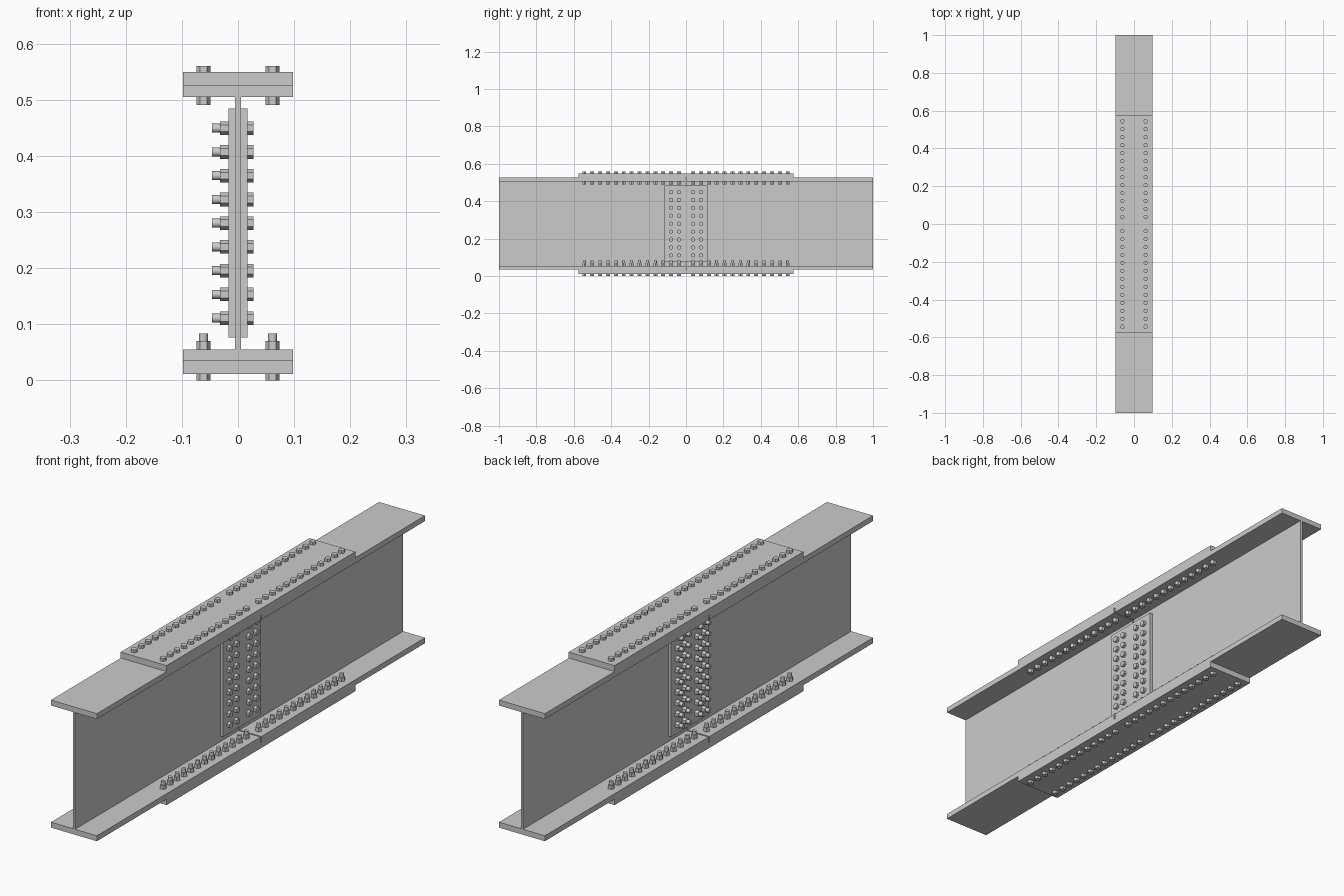
import bpy, bmesh, math
from mathutils import Matrix

if "Cube" in bpy.data.objects:
    bpy.data.objects.remove(bpy.data.objects["Cube"])

MID = 0.28                 # beam axis height
FL_IN, FL_OUT, PL_OUT = 0.225, 0.246, 0.269   # flange and cover plate offsets
HALF_W, WEB, WEB_PL = 0.098, 0.005, 0.017
HEAD, NUT, HEX_R, SHANK_R = 0.011, 0.0148, 0.0122, 0.008


def finish(name, bm):
    bmesh.ops.recalc_face_normals(bm, faces=bm.faces)
    mesh = bpy.data.meshes.new(name)
    bm.to_mesh(mesh)
    bm.free()
    return mesh


def place(name, mesh, matrix=None):
    ob = bpy.data.objects.new(name, mesh)
    bpy.context.collection.objects.link(ob)
    if matrix is not None:
        ob.matrix_world = matrix
    return ob


def box(name, lo, hi):
    bm = bmesh.new()
    size = [b - a for a, b in zip(lo, hi)]
    centre = [(a + b) / 2 for a, b in zip(lo, hi)]
    bmesh.ops.create_cube(bm, size=1, matrix=Matrix.Translation(centre) @ Matrix.Diagonal((*size, 1)))
    return place(name, finish(name, bm))


def i_beam(name, y0, y1):
    # I-section outline extruded along y
    quarter = [(HALF_W, FL_OUT), (HALF_W, FL_IN), (WEB, FL_IN)]
    right = quarter + [(x, -z) for x, z in reversed(quarter)]
    outline = right + [(-x, z) for x, z in reversed(right)]
    bm = bmesh.new()
    face = bm.faces.new([bm.verts.new((x, y0, MID + z)) for x, z in outline])
    ext = bmesh.ops.extrude_face_region(bm, geom=[face])
    verts = [v for v in ext["geom"] if isinstance(v, bmesh.types.BMVert)]
    bmesh.ops.translate(bm, verts=verts, vec=(0, y1 - y0, 0))
    return place(name, finish(name, bm))


def bolt_mesh(name, grip, tail):
    # head seat at local z = 0, shank pointing down
    bm = bmesh.new()

    def prism(sides, radius, z0, z1):
        bmesh.ops.create_cone(bm, cap_ends=True, segments=sides, radius1=radius, radius2=radius,
                              depth=z1 - z0, matrix=Matrix.Translation((0, 0, (z0 + z1) / 2))
                              @ Matrix.Rotation(math.pi / 2, 4, 'Z'))
    prism(6, HEX_R, 0, HEAD)
    prism(6, HEX_R, -grip - NUT, -grip)
    prism(16, SHANK_R, -grip - tail, 0.001)
    # corners of the hexagons point along local x
    xs = max(bm.verts, key=lambda v: v.co.x).co.x
    if xs < HEX_R * 0.99:
        bmesh.ops.rotate(bm, verts=bm.verts, matrix=Matrix.Rotation(math.pi / 6, 3, 'Z'))
    # smooth only the round shank sides
    for f in bm.faces:
        round_side = len(f.verts) == 4 and all(math.hypot(v.co.x, v.co.y) < SHANK_R * 1.05 for v in f.verts)
        f.smooth = round_side
        if len(f.verts) == 16:
            for e in f.edges:
                e.smooth = False
    return finish(name, bm)


# two beams meeting at a small gap
i_beam("front_beam", -1.0, -0.0025)
i_beam("back_beam", 0.0025, 1.0)

# splice plates on flanges and web
box("top_cover_plate", (-HALF_W, -0.575, MID + FL_OUT), (HALF_W, 0.575, MID + PL_OUT))
box("bottom_cover_plate", (-HALF_W, -0.575, MID - PL_OUT), (HALF_W, 0.575, MID - FL_OUT))
box("right_web_plate", (WEB, -0.115, 0.076), (WEB_PL, 0.115, 0.484))
box("left_web_plate", (-WEB_PL, -0.115, 0.076), (-WEB, 0.115, 0.484))

# flange bolts: heads on the outside, nuts on the inside
grip = PL_OUT - FL_IN
top_bolt = bolt_mesh("top_flange_bolt", grip, NUT - 0.001)
bottom_bolt = bolt_mesh("bottom_flange_bolt", grip, 0.0285)
flip = Matrix.Rotation(math.pi, 4, 'X')
for side in (-1, 1):
    for end in (-1, 1):
        for i in range(13):
            x, y = side * 0.0616, end * (0.0375 + i * 0.0422)
            place("top_flange_bolt", top_bolt, Matrix.Translation((x, y, MID + PL_OUT)))
            place("bottom_flange_bolt", bottom_bolt, Matrix.Translation((x, y, MID - PL_OUT)) @ flip)

# web bolts: heads on the right, nuts on the left
web_bolt = bolt_mesh("web_bolt", 2 * WEB_PL, 0.0295)
turn = Matrix.Rotation(math.pi / 2, 4, 'Y')
for y in (-0.08, -0.0375, 0.0375, 0.08):
    for row in range(-4, 5):
        place("web_bolt", web_bolt, Matrix.Translation((WEB_PL, y, MID + row * 0.0423)) @ turn)
